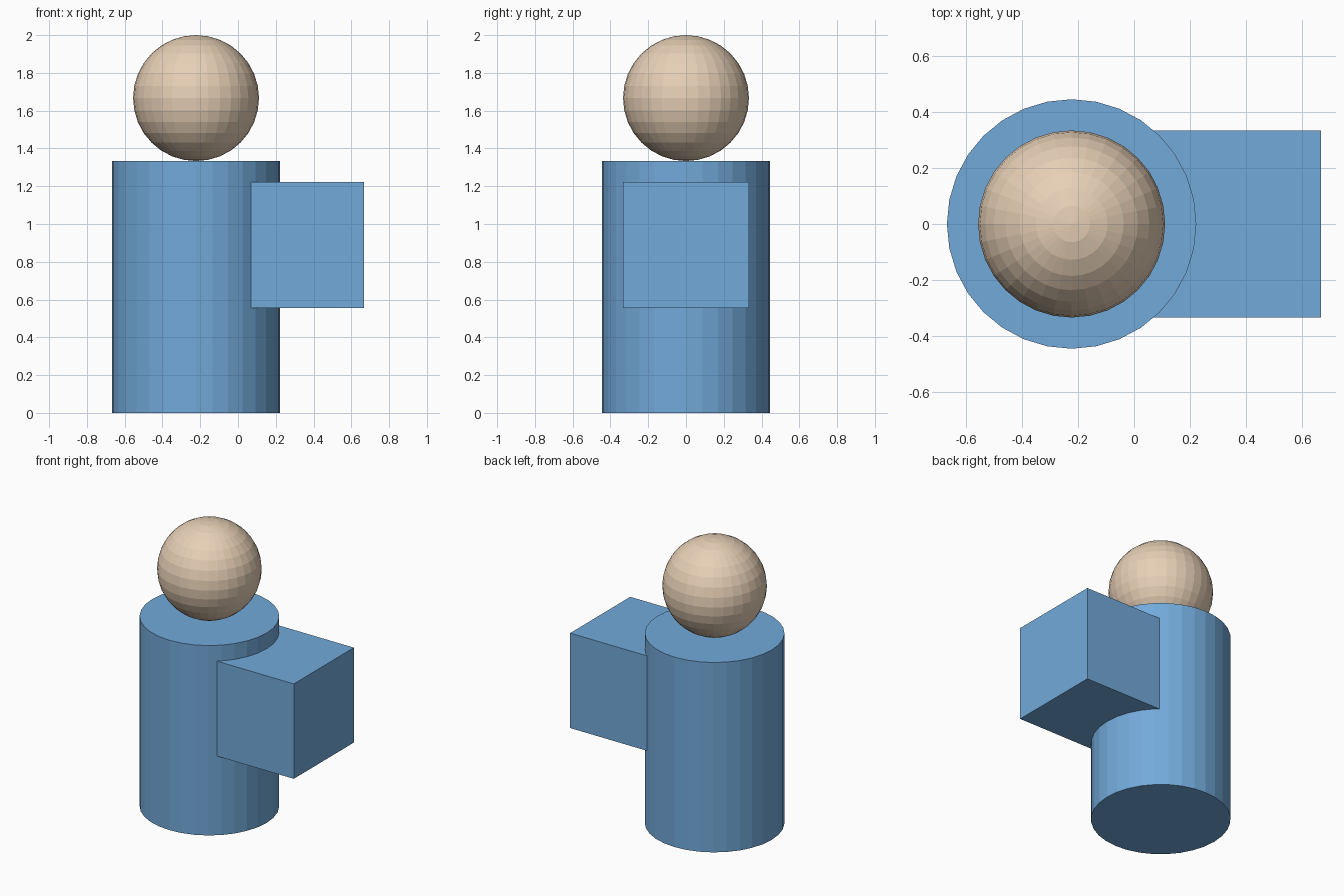
import bpy

if "Cube" in bpy.data.objects:
    bpy.data.objects.remove(bpy.data.objects["Cube"])

U = 4 / 9      # one design unit: body radius
X = -U / 2     # axis of body and head


def paint(name, rgb):
    m = bpy.data.materials.new(name)
    m.diffuse_color = (*rgb, 1)
    m.use_nodes = True
    m.node_tree.nodes["Principled BSDF"].inputs["Base Color"].default_value = m.diffuse_color
    return m


def finish(name, material):
    ob = bpy.context.object
    ob.name = name
    ob.data.materials.append(material)
    bpy.ops.object.transform_apply(location=False, rotation=True, scale=True)
    return ob


blue = paint("blue", (0.17, 0.40, 0.70))
tan = paint("tan", (0.80, 0.63, 0.47))

# Cylindrical body
bpy.ops.mesh.primitive_cylinder_add(vertices=32, radius=U, depth=3 * U, location=(X, 0, 1.5 * U))
finish("body", blue)

# Cube pack set into the side of the body
bpy.ops.mesh.primitive_cube_add(size=1.5 * U, location=(0.75 * U, 0, 2 * U))
finish("backpack", blue)

# Round head resting on the body
bpy.ops.mesh.primitive_uv_sphere_add(segments=32, ring_count=16, radius=0.75 * U, location=(X, 0, 3.75 * U))
finish("head", tan)
